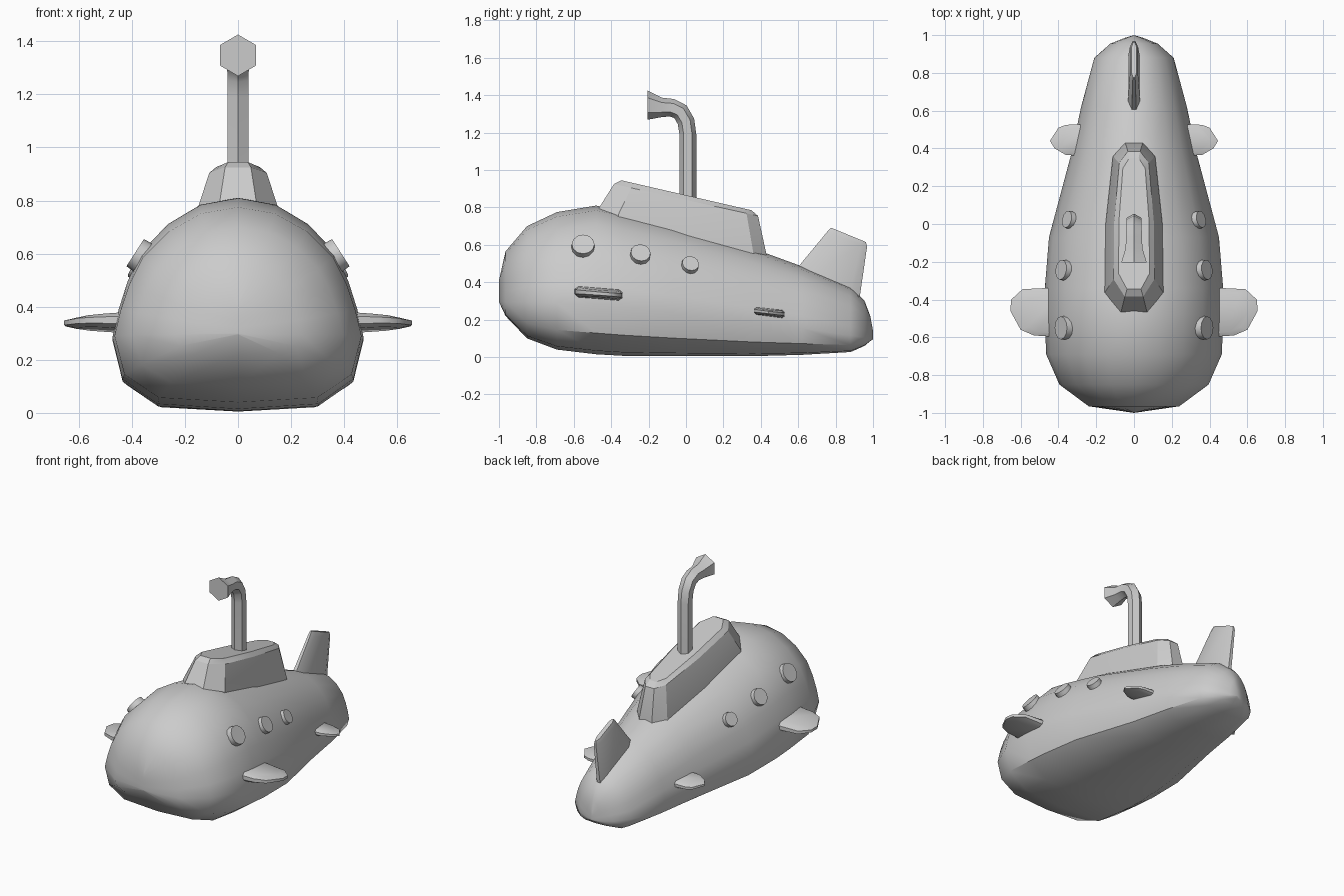
import bpy, bmesh, math
from mathutils import Vector
from mathutils.bvhtree import BVHTree

cube = bpy.data.objects.get("Cube")
if cube:
    bpy.data.objects.remove(cube, do_unlink=True)

grey = bpy.data.materials.new("light grey")
grey.use_nodes = True
grey.diffuse_color = (0.6, 0.6, 0.6, 1)
grey.node_tree.nodes["Principled BSDF"].inputs["Base Color"].default_value = grey.diffuse_color


def finish(name, bm, angle):
    """Turn a bmesh into a shaded object."""
    bmesh.ops.remove_doubles(bm, verts=bm.verts, dist=0.0005)
    bmesh.ops.recalc_face_normals(bm, faces=bm.faces)
    mesh = bpy.data.meshes.new(name)
    bm.to_mesh(mesh)
    mesh.materials.append(grey)
    obj = bpy.data.objects.new(name, mesh)
    bpy.context.collection.objects.link(obj)
    bpy.ops.object.select_all(action='DESELECT')
    obj.select_set(True)
    bpy.context.view_layer.objects.active = obj
    bpy.ops.object.shade_smooth_by_angle(angle=math.radians(angle))
    return obj


def loft(name, rings, angle=30, caps=True):
    """Bridge closed rings of equal point count."""
    bm = bmesh.new()
    rows = [[bm.verts.new(p) for p in ring] for ring in rings]
    n = len(rows[0])
    for a, b in zip(rows, rows[1:]):
        for i in range(n):
            j = (i + 1) % n
            bm.faces.new((a[i], a[j], b[j], b[i]))
    if caps:
        bm.faces.new(rows[0])
        bm.faces.new(rows[-1])
    return finish(name, bm, angle)


def mix(a, b, t):
    return a + (b - a) * t


# Hull: stations are (y, half width, top, seam, bottom)
stations = [
    (-1.0, 0, .41, .30, .295), (-.965, .24, .565, .295, .22), (-.85, .395, .70, .295, .10),
    (-.69, .465, .775, .29, .04), (-.48, .473, .81, .285, .015), (-.34, .472, .78, .27, .007),
    (-.07, .45, .71, .235, .005), (.36, .335, .58, .185, .005), (.62, .28, .485, .155, .012),
    (.88, .21, .375, .115, .027), (.955, .125, .30, .105, .06), (.985, .05, .22, .10, .085),
    (1.0, 0, .14, .10, .095)]
upper = [(.30, .95), (.56, .81), (.77, .61), (.88, .40), (.95, .20)]
lower = [(.92, .58), (.64, .93)]


def hull_ring(y, w, top, seam, bottom):
    side = [(x * w, mix(seam, top, h)) for x, h in upper] + [(w, seam)]
    side += [(x * w, mix(seam, bottom, h)) for x, h in lower]
    left = [(x, y, z) for x, z in side]
    right = [(-x, y, z) for x, z in reversed(side)]
    return [(0, y, top)] + left + [(0, y, bottom)] + right


hull = loft("hull", [hull_ring(*s) for s in stations], 40, caps=False)
bm = bmesh.new()
bm.from_mesh(hull.data)
hull_tree = BVHTree.FromBMesh(bm)
bm.free()


# Conning tower: tapered, sloping rings on an elongated plan
def tower_ring(front, back, half, z_front, z_back, drop=0):
    length = back - front
    plan = [(.45, 0), (1, .12), (.97, .52), (.72, .92), (.3, 1)]
    side = [(half * x, front + length * t, mix(z_front, z_back, t) - drop) for x, t in plan]
    return side + [(-x, y, z) for x, y, z in reversed(side)]


loft("conning_tower", [
    tower_ring(-.47, .43, .16, .79, .55, .15),
    tower_ring(-.47, .43, .155, .79, .55),
    tower_ring(-.385, .385, .108, .925, .755),
    tower_ring(-.345, .35, .082, .945, .785)], 25)

# Periscope: hexagonal tube swept through a bend, with a flared mouth
path = [(.01, .6, .045), (.01, 1.19, .045), (.0, 1.26, .046), (-.03, 1.312, .047),
        (-.075, 1.333, .048), (-.13, 1.335, .052), (-.205, 1.347, .078)]
tilts = [0, 0, 18, 45, 75, 90, 90]
rings = []
for (y, z, r), tilt in zip(path, tilts):
    out = Vector((0, math.cos(math.radians(tilt)), math.sin(math.radians(tilt))))
    ring = []
    for i in range(6):
        a = math.tau * i / 6
        ring.append(Vector((math.sin(a) * r, y, z)) + out * (math.cos(a) * r) * Vector((0, 1, 1)).normalized().length)
    rings.append(ring)
loft("periscope", rings, 50)


# Tail fin: upright tapered blade
def blade_ring(front, back, half):
    plan = [(0, .35), (.15, 1), (.85, 1), (1, .35)]
    f, b = Vector((0, *front)), Vector((0, *back))
    side = [f.lerp(b, t) + Vector((half * k, 0, 0)) for t, k in plan]
    return side + [Vector((-p.x, p.y, p.z)) for p in reversed(side)]


loft("tail_fin", [
    blade_ring((.54, .41), (.92, .26), .036),
    blade_ring((.755, .67), (.968, .59), .022),
    blade_ring((.775, .692), (.962, .615), .014)], 35)


# Diving planes: rounded plates, thinner toward the tip
def diving_plane(name, outline, z0, slope, thick):
    xs = [p[0] for p in outline]
    yc = sum(p[1] for p in outline) / len(outline)
    for side, label in ((1, "left"), (-1, "right")):
        rings = []
        for level, inset in ((-1, .84), (-.45, 1), (.45, 1), (1, .84)):
            ring = []
            for x, y in outline:
                t = (x - min(xs)) / (max(xs) - min(xs))
                px = mix(min(xs), x, inset)
                py = mix(yc, y, inset)
                ring.append((side * px, py, z0 + slope * (py - yc) + level * thick * mix(1, .55, t)))
            rings.append(ring)
        loft(label + "_" + name, rings, 45)


diving_plane("front_plane", [(.38, -.60), (.53, -.59), (.60, -.56), (.655, -.46), (.65, -.40),
                             (.59, -.345), (.38, -.335)], .34, -.08, .034)
diving_plane("rear_plane", [(.22, .36), (.36, .365), (.42, .40), (.445, .44), (.40, .51),
                            (.36, .525), (.22, .53)], .238, -.12, .025)

# Portholes: shallow discs seated on the hull
for label, y, z, r, lean in (("front", -.55, .59, .064, 0), ("middle", -.245, .545, .056, .12),
                             ("rear", .02, .488, .048, .2)):
    hit = hull_tree.ray_cast(Vector((1, y, z)), Vector((-1, 0, 0)))[0]
    for side in (1, -1):
        normal = Vector((side * .84, lean, .54)).normalized()
        bm = bmesh.new()
        bmesh.ops.create_cone(bm, cap_ends=True, segments=12, radius1=r, radius2=r * .95, depth=.05)
        bm.transform(normal.to_track_quat('Z', 'Y').to_matrix().to_4x4())
        bmesh.ops.translate(bm, verts=bm.verts, vec=Vector((side * hit.x, y, z)))
        finish(("left_" if side > 0 else "right_") + label + "_porthole", bm, 30)
